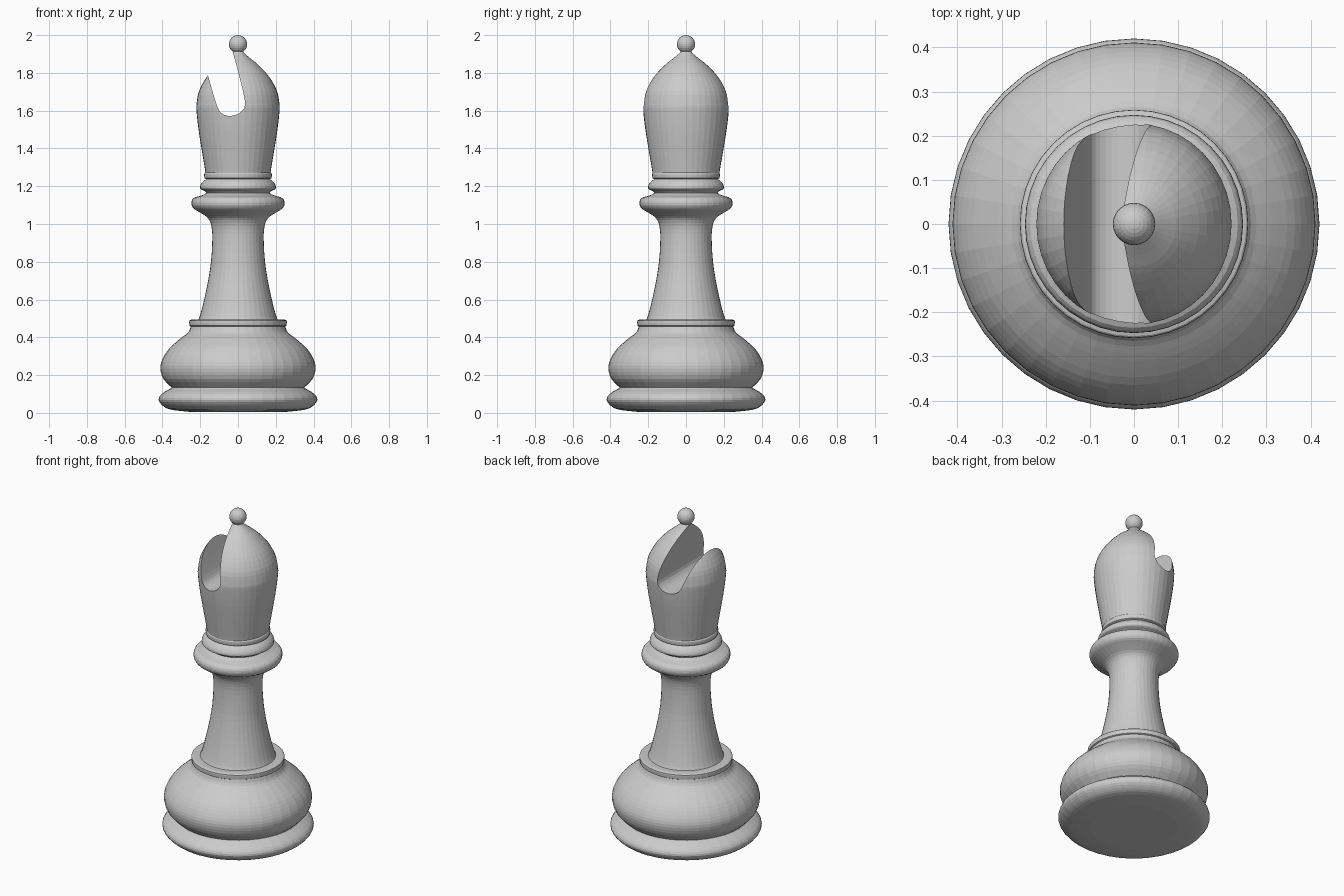
import bpy, bmesh
from math import sin, cos, pi
from mathutils import Vector

if "Cube" in bpy.data.objects:
    bpy.data.objects.remove(bpy.data.objects["Cube"])

SIDES = 40


def smooth_path(pts, steps=3):
    """Catmull-Rom curve through the given 2D points."""
    p = [Vector(q) for q in pts]
    out = []
    for i in range(len(p) - 1):
        a, b, c, d = p[max(i - 1, 0)], p[i], p[i + 1], p[min(i + 2, len(p) - 1)]
        for s in range(steps):
            t = s / steps
            out.append(0.5 * (2 * b + (c - a) * t + (2 * a - 5 * b + 4 * c - d) * t ** 2
                              + (3 * b - a - 3 * c + d) * t ** 3))
    return out + [p[-1]]


def make_object(name, bm):
    bmesh.ops.recalc_face_normals(bm, faces=bm.faces[:])
    mesh = bpy.data.meshes.new(name)
    bm.to_mesh(mesh)
    bm.free()
    ob = bpy.data.objects.new(name, mesh)
    bpy.context.collection.objects.link(ob)
    return ob


def lathe(name, sections, y_scale=1.0):
    """Turn smooth profile sections (radius, z) into a closed solid."""
    bm = bmesh.new()
    rings = []
    for sec in sections:
        for r, z in smooth_path(sec):
            rings.append([bm.verts.new((r * cos(2 * pi * i / SIDES),
                                        r * sin(2 * pi * i / SIDES) * y_scale, z))
                          for i in range(SIDES)])
    for a, b in zip(rings, rings[1:]):
        for i in range(SIDES):
            j = (i + 1) % SIDES
            bm.faces.new((a[i], a[j], b[j], b[i]))
    bm.faces.new(rings[0])
    bm.faces.new(rings[-1])
    return make_object(name, bm)


# Base: foot ring, bulge and rim
lathe("base", [
    [(0.24, 0.004), (0.35, 0.016), (0.395, 0.035), (0.42, 0.068), (0.405, 0.1), (0.355, 0.13)],
    [(0.352, 0.135), (0.395, 0.18), (0.411, 0.235), (0.4, 0.285), (0.365, 0.34),
     (0.31, 0.39), (0.265, 0.425), (0.25, 0.458)],
    [(0.257, 0.462), (0.258, 0.488), (0.245, 0.494)],
])

# Stem flaring into the large collar
lathe("stem", [
    [(0.215, 0.485), (0.203, 0.51), (0.184, 0.58), (0.16, 0.69), (0.143, 0.8), (0.136, 0.92),
     (0.141, 0.99), (0.16, 1.032), (0.2, 1.06), (0.236, 1.083), (0.247, 1.11),
     (0.235, 1.137), (0.19, 1.152), (0.165, 1.165)],
])

# Small neck rings
lathe("neck_rings", [
    [(0.16, 1.155), (0.172, 1.172), (0.198, 1.185), (0.2, 1.202), (0.188, 1.222), (0.168, 1.238)],
    [(0.178, 1.243), (0.179, 1.265), (0.171, 1.275)],
])

# Mitre head
head = lathe("head", [
    [(0.171, 1.26), (0.175, 1.29), (0.19, 1.38), (0.209, 1.5), (0.22, 1.6), (0.219, 1.64),
     (0.206, 1.705), (0.166, 1.778), (0.11, 1.84), (0.07, 1.873), (0.035, 1.903), (0.02, 1.925)],
], 1.03)

# Slot cutter: curved outline extruded along y
outline = smooth_path([(-0.153, 1.766), (-0.127, 1.675), (-0.103, 1.607), (-0.077, 1.58),
                       (-0.037, 1.572), (0.01, 1.588), (0.037, 1.628), (0.027, 1.70),
                       (0.005, 1.79), (-0.026, 1.905)])
outline += [Vector((-0.04, 1.96)), Vector((-0.21, 1.96))]
bm = bmesh.new()
face = bm.faces.new([bm.verts.new((x, -0.4, z)) for x, z in outline])
ext = bmesh.ops.extrude_face_region(bm, geom=[face])
bmesh.ops.translate(bm, vec=(0, 0.8, 0),
                    verts=[v for v in ext["geom"] if isinstance(v, bmesh.types.BMVert)])
cutter = make_object("slot_cutter", bm)
cutter.hide_render = True
cutter.hide_viewport = True
cut = head.modifiers.new("slot", "BOOLEAN")
cut.operation = 'DIFFERENCE'
cut.object = cutter
cut.solver = 'EXACT'

# Ball on the tip
bm = bmesh.new()
bmesh.ops.create_uvsphere(bm, u_segments=24, v_segments=14, radius=0.048)
bmesh.ops.translate(bm, vec=(0, 0, 1.952), verts=bm.verts[:])
make_object("top_ball", bm)
